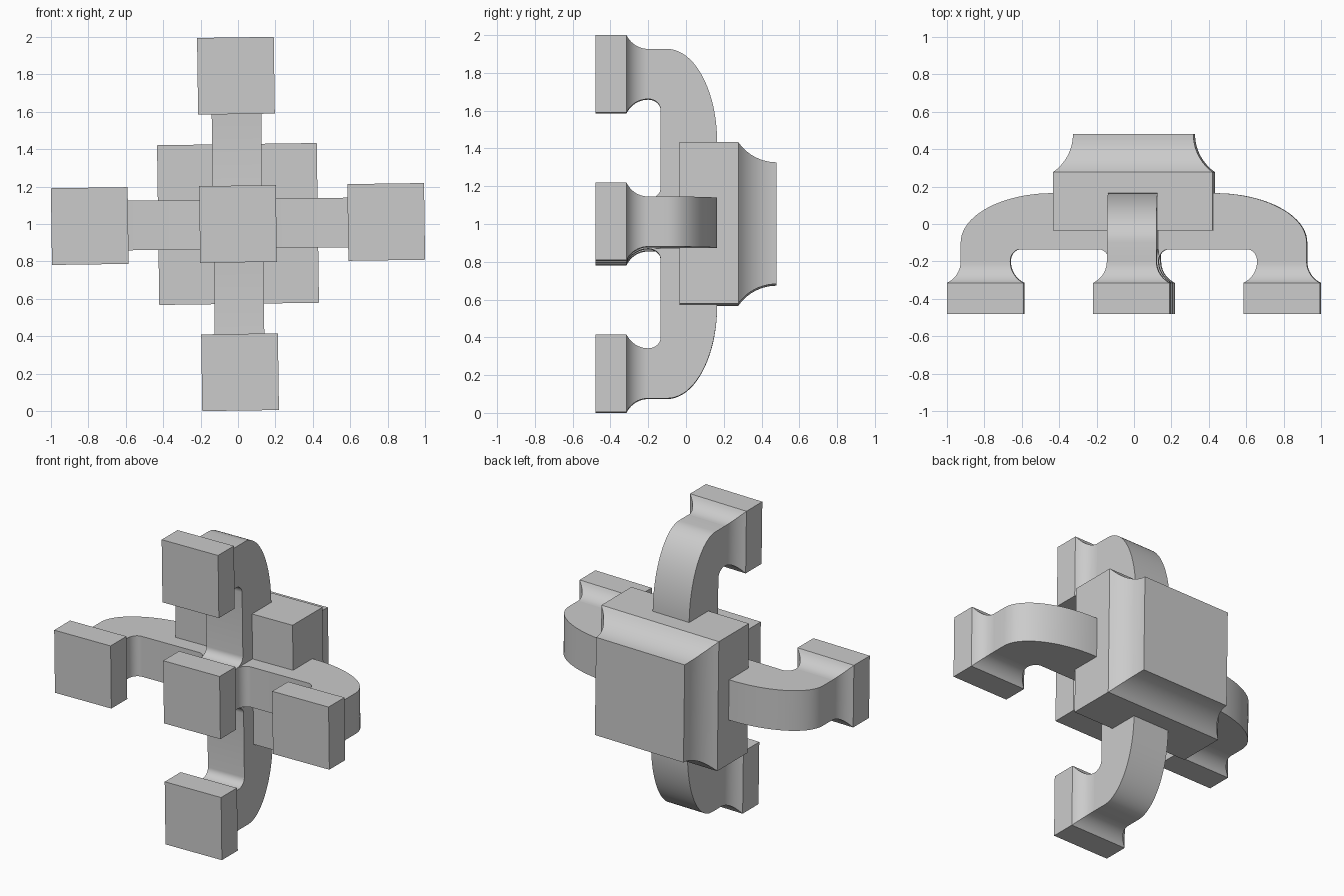
import bpy, bmesh
from math import sin, cos, pi, radians, asin
from mathutils import Matrix

if "Cube" in bpy.data.objects:
    bpy.data.objects.remove(bpy.data.objects["Cube"])

TILT = radians(-0.8)      # whole model is turned slightly about y
W = 0.1325                # half width of arms and necks
CENTRE = Matrix.Translation((0, 0, 1.0))


def finish(name, bm, quarter):
    """Turn the part into place and make it an object."""
    bmesh.ops.recalc_face_normals(bm, faces=bm.faces)
    bm.transform(CENTRE @ Matrix.Rotation(TILT + quarter * pi / 2, 4, 'Y'))
    me = bpy.data.meshes.new(name)
    bm.to_mesh(me)
    bm.free()
    ob = bpy.data.objects.new(name, me)
    bpy.context.collection.objects.link(ob)
    bpy.ops.object.select_all(action='DESELECT')
    ob.select_set(True)
    bpy.context.view_layer.objects.active = ob
    bpy.ops.object.shade_smooth_by_angle(angle=radians(30))
    return ob


def cove(h0, y0, h1, y1, n=10):
    """Concave arc from the wide edge (h0, y0), ending straight at (h1, y1)."""
    d, l = h0 - h1, abs(y1 - y0)
    r = (l * l + d * d) / (2 * d)
    a = asin(l / r)
    s = 1 if y1 > y0 else -1
    return [(h1 + r - r * cos(a * (1 - i / n)), y1 - s * r * sin(a * (1 - i / n)))
            for i in range(n + 1)]


def square_loft(name, profile, x=0.0, quarter=0):
    """Stack square rings of (half size, y) along y."""
    bm = bmesh.new()
    rings = [[bm.verts.new((x + sx * h, y, sz * h))
              for sx, sz in ((-1, -1), (1, -1), (1, 1), (-1, 1))] for h, y in profile]
    for a, b in zip(rings, rings[1:]):
        for i in range(4):
            j = (i + 1) % 4
            bm.faces.new((a[i], a[j], b[j], b[i]))
    bm.faces.new(rings[0])
    bm.faces.new(rings[-1])
    return finish(name, bm, quarter)


def arc(cx, cy, rx, ry, a0, a1, n=14):
    return [(cx + rx * cos(radians(a0 + (a1 - a0) * i / n)),
             cy + ry * sin(radians(a0 + (a1 - a0) * i / n))) for i in range(n + 1)]


def arm_pair(name, quarter):
    """Two mirrored curved arms in one extruded profile."""
    half = arc(0.43, -0.10, 0.495, 0.265, 90, 0, 20)          # outer bend
    half += [(0.925, -0.20)]
    half += arc(0.605, -0.20, 0.055, 0.065, 0, 90, 10)        # inner bend
    half += arc(W + 0.055, -0.20, 0.055, 0.065, 90, 180, 10)  # fillet to middle neck
    outline = half + [(-x, y) for x, y in reversed(half)]
    bm = bmesh.new()
    face = bm.faces.new([bm.verts.new((x, y, -W)) for x, y in outline])
    new = bmesh.ops.extrude_face_region(bm, geom=[face])['geom']
    bmesh.ops.translate(bm, vec=(0, 0, 2 * W),
                        verts=[v for v in new if isinstance(v, bmesh.types.BMVert)])
    return finish(name, bm, quarter)


# main body with coved back
square_loft("body_block", [(0.427, -0.035)] + cove(0.427, 0.277, 0.322, 0.48))

# crossing arms
arm_pair("side_arms", 0)
arm_pair("upright_arms", 1)

# square pads with coved necks
pad = [(0.205, -0.48)] + cove(0.205, -0.315, W, -0.20)
square_loft("middle_pad", pad)
for q, side in enumerate(("right", "bottom", "left", "top")):
    square_loft(side + "_pad", pad, 0.7925, q)
